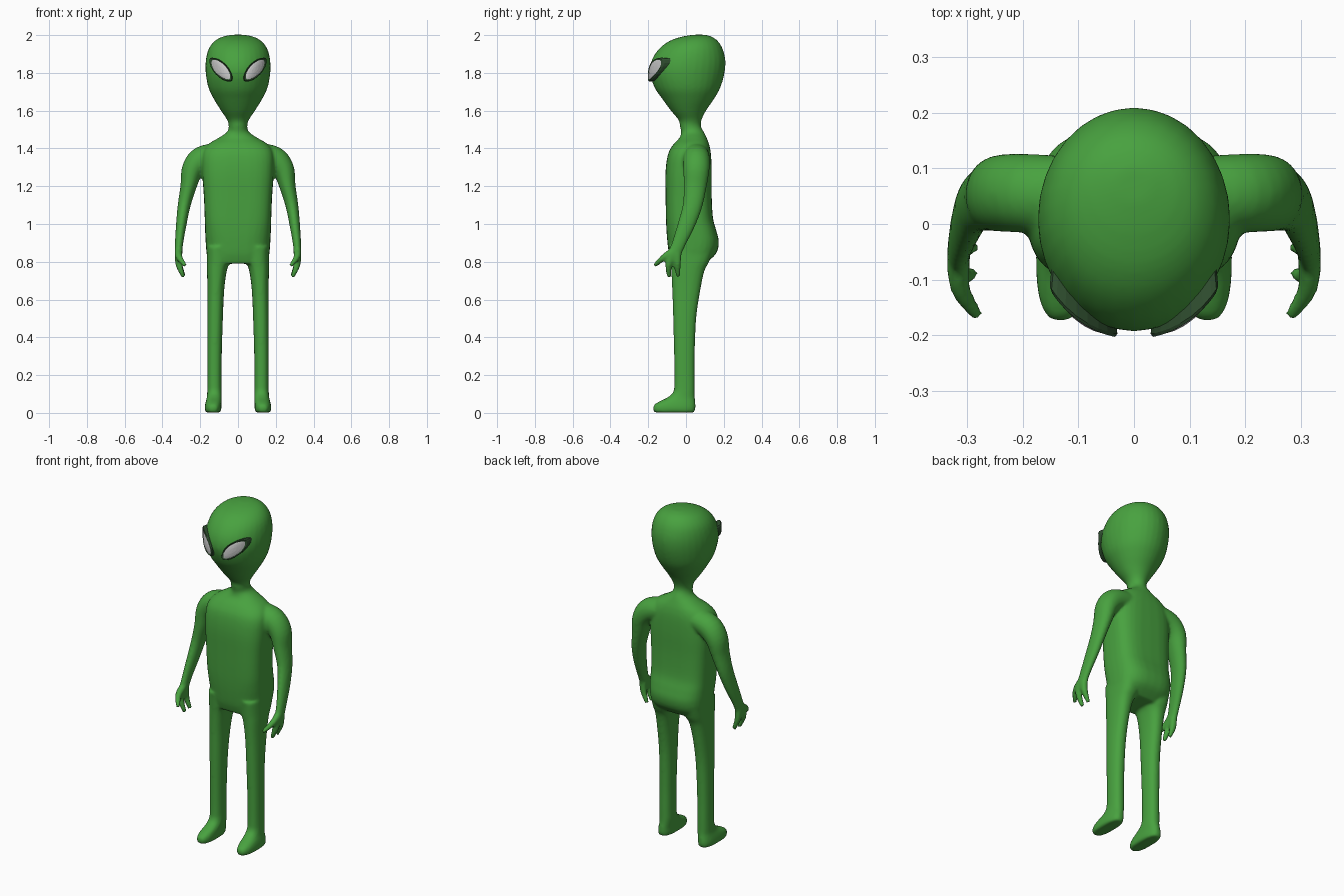
import bpy, bmesh, math
from mathutils import Vector

if "Cube" in bpy.data.objects:
    bpy.data.objects.remove(bpy.data.objects["Cube"])


def material(name, rgb):
    m = bpy.data.materials.new(name)
    m.diffuse_color = (*rgb, 1)
    m.use_nodes = True
    m.node_tree.nodes["Principled BSDF"].inputs["Base Color"].default_value = m.diffuse_color
    return m


def spline(rows, steps=4):
    """Catmull-Rom through rows of numbers."""
    out = []
    for i in range(len(rows) - 1):
        p = [rows[max(i - 1, 0)], rows[i], rows[i + 1], rows[min(i + 2, len(rows) - 1)]]
        for k in range(steps):
            t = k / steps
            out.append([0.5 * (2 * b + (c - a) * t + (2 * a - 5 * b + 4 * c - d) * t * t
                               + (3 * b - a - 3 * c + d) * t ** 3) for a, b, c, d in zip(*p)])
    return out + [list(rows[-1])]


def skin(bm, rings, cap=True):
    rows = [[bm.verts.new(p) for p in r] for r in rings]
    n = len(rows[0])
    for a, b in zip(rows, rows[1:]):
        for i in range(n):
            bm.faces.new((a[i], a[(i + 1) % n], b[(i + 1) % n], b[i]))
    if cap:
        bm.faces.new(rows[0])
        bm.faces.new(rows[-1])


def power(v, e):
    return math.copysign(abs(v) ** e, v)


ANGLES = [2 * math.pi * i / 32 for i in range(32)]


def stack(bm, rows, side=1):
    """Level sections: z, x min, x max, y front, y back, squareness."""
    rings = []
    for z, x0, x1, y0, y1, n in spline(rows):
        rings.append([(side * ((x0 + x1) / 2 + (x1 - x0) / 2 * power(math.cos(t), 2 / n)),
                       (y0 + y1) / 2 + (y1 - y0) / 2 * power(math.sin(t), 2 / n), z) for t in ANGLES])
    skin(bm, rings)


def tube(bm, rows, side):
    """Limb along a path: x, y, z, depth radius, width radius."""
    rows = spline(rows)
    pts = [Vector(r[:3]) for r in rows]
    rings = []
    for i, r in enumerate(rows):
        tan = (pts[min(i + 1, len(pts) - 1)] - pts[max(i - 1, 0)]).normalized()
        v = tan.cross(Vector((0, 1, 0))).normalized()
        u = v.cross(tan)
        ring = [pts[i] + u * r[3] * math.cos(t) + v * r[4] * math.sin(t) for t in ANGLES]
        rings.append([(side * p.x, p.y, p.z) for p in ring])
    skin(bm, rings)


def finish(bm, name, mat=None):
    bmesh.ops.recalc_face_normals(bm, faces=bm.faces[:])
    me = bpy.data.meshes.new(name)
    bm.to_mesh(me)
    bm.free()
    ob = bpy.data.objects.new(name, me)
    bpy.context.collection.objects.link(ob)
    if mat:
        me.materials.append(mat)
    return ob


green = material("green_skin", (0.065, 0.36, 0.05))
dark = material("dark_rim", (0.03, 0.08, 0.03))

body = bmesh.new()

# Torso, neck and head: z, half width, front, back, squareness
trunk = [
    (.79, .15, -.075, .10, 3), (.84, .165, -.09, .157, 2.8), (.90, .171, -.098, .174, 2.8),
    (.96, .174, -.103, .162, 3), (1.03, .176, -.106, .143, 3.2), (1.15, .181, -.108, .136, 3.2),
    (1.28, .19, -.108, .136, 3), (1.37, .188, -.095, .132, 2.8), (1.42, .16, -.068, .123, 2.5),
    (1.455, .105, -.035, .11, 2.2), (1.485, .06, -.026, .096, 2), (1.515, .049, -.032, .08, 2),
    (1.55, .057, -.039, .082, 2), (1.60, .09, -.08, .106, 2), (1.66, .127, -.124, .147, 2),
    (1.72, .156, -.165, .181, 2), (1.80, .171, -.192, .204, 2), (1.87, .17, -.18, .208, 2),
    (1.93, .154, -.14, .193, 2), (1.97, .122, -.085, .167, 2), (1.992, .08, -.02, .135, 2),
    (2.002, .03, .04, .10, 2)]
stack(body, [(z, -w, w, f, b, n) for z, w, f, b, n in trunk])

# Legs with feet: z, inner, outer, front, back, squareness
leg = [
    (.002, .092, .172, -.168, .045, 2.6), (.025, .088, .176, -.175, .05, 2.6),
    (.045, .088, .174, -.166, .05, 2.5), (.062, .087, .17, -.138, .049, 2.4),
    (.082, .086, .165, -.098, .047, 2.3), (.11, .086, .163, -.068, .046, 2.3),
    (.16, .087, .162, -.062, .046, 2.3), (.3, .086, .162, -.063, .046, 2.3),
    (.5, .08, .162, -.068, .054, 2.3), (.65, .073, .162, -.073, .076, 2.3),
    (.75, .06, .164, -.078, .097, 2.4), (.8, .045, .165, -.082, .122, 2.5),
    (.88, .035, .166, -.09, .15, 2.6)]
# Arms and hands
arm = [
    (.10, .05, 1.37, .07, .06), (.19, .055, 1.345, .071, .067), (.24, .055, 1.29, .069, .058),
    (.262, .048, 1.2, .061, .043), (.285, .035, 1.1, .052, .034), (.30, .003, 1.0, .046, .028),
    (.312, -.037, .9, .037, .022), (.315, -.06, .84, .034, .02), (.313, -.065, .8, .026, .016)]
digits = [
    [(.314, -.055, .865), (.312, -.115, .825), (.28, -.166, .78)],
    [(.315, -.075, .84), (.313, -.092, .785), (.288, -.09, .718)],
    [(.315, -.045, .84), (.311, -.045, .785), (.287, -.042, .722)]]
for s in (1, -1):
    stack(body, leg, s)
    tube(body, arm, s)
    for d in digits:
        tube(body, [(*p, r, r) for p, r in zip(d, (.021, .018, .011))], s)

# Fuse all parts into one smooth skin
ob = finish(body, "body", green)
rm = ob.modifiers.new("fuse", 'REMESH')
rm.mode = 'VOXEL'
rm.voxel_size = 0.008
rm.use_smooth_shade = True
sm = ob.modifiers.new("soften", 'SMOOTH')
sm.factor = 0.5
sm.iterations = 6


# Eyes: almond outlines wrapped on the face
def almond(scale, lift, side):
    ring = []
    for i in range(20):
        t = 2 * math.pi * i / 20
        u = .083 * scale * math.cos(t)
        v = .037 * scale * power(math.sin(t), 1.25)
        x, z = .0905 + .69 * u + .725 * v, 1.8175 + .725 * u - .69 * v
        y = -.194 * math.sqrt(max(0, 1 - (x / .18) ** 2)) - lift
        ring.append((side * x, y, z))
    return ring


for s, label in ((1, "left"), (-1, "right")):
    rim = bmesh.new()
    skin(rim, [almond(k, h, s) for k, h in ((.95, -.03), (1, .006), (.93, .012), (.8, .009), (.78, -.02))])
    finish(rim, label + "_eye_rim", dark)
    lens = bmesh.new()
    skin(lens, [almond(k, h, s) for k, h in ((.84, -.02), (.84, .009), (.6, .012), (.3, .014), (.05, .0145))])
    finish(lens, label + "_eye")
